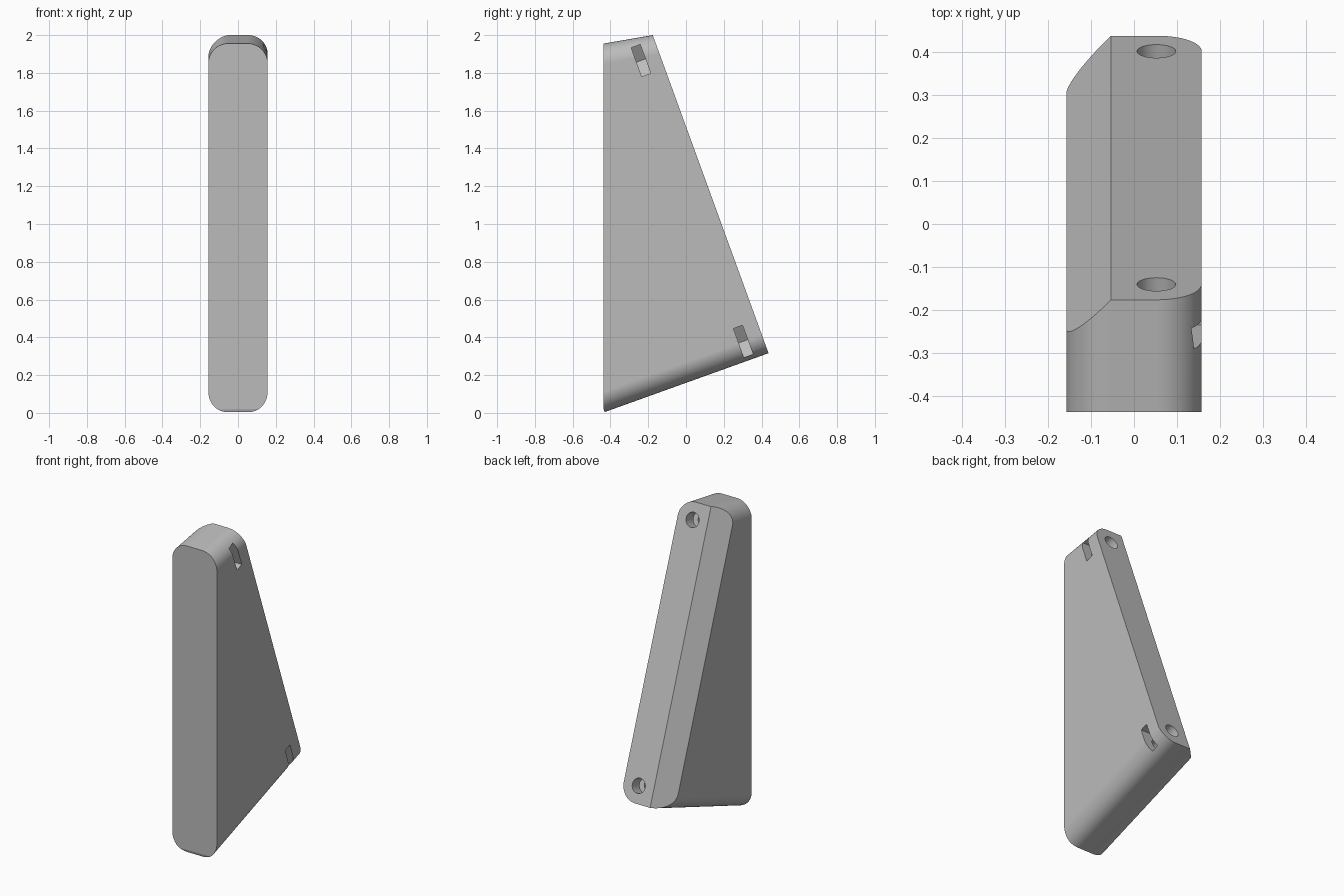
import bpy, bmesh, math
from mathutils import Matrix, Vector

if "Cube" in bpy.data.objects:
    bpy.data.objects.remove(bpy.data.objects["Cube"], do_unlink=True)

HALF = 0.157                    # half thickness
ROUND = 0.104                   # fillet radius and chamfer size
TILT = Matrix.Rotation(math.radians(20), 3, 'X')
UP, OUT = TILT @ Vector((0, 0, 1)), TILT @ Vector((0, 1, 0))
HEEL = Vector((0, 0.437, 0.316))    # lower back corner
TIP = Vector((0, -0.176, 2.0))      # upper back corner
FRONT = -0.437
HOLE_X = 0.052

grey = bpy.data.materials.new("plain grey")
grey.use_nodes = True
grey.diffuse_color = (0.5, 0.5, 0.5, 1)
grey.node_tree.nodes["Principled BSDF"].inputs["Base Color"].default_value = (0.5, 0.5, 0.5, 1)


def prism(points, sweep):
    """Closed solid swept from a flat outline."""
    bm = bmesh.new()
    base = bm.faces.new([bm.verts.new(p) for p in points])
    new = bmesh.ops.extrude_face_region(bm, geom=[base])["geom"]
    bmesh.ops.translate(bm, vec=sweep, verts=[v for v in new if isinstance(v, bmesh.types.BMVert)])
    bmesh.ops.recalc_face_normals(bm, faces=bm.faces)
    return bm


def to_object(bm, name):
    mesh = bpy.data.meshes.new(name)
    bm.to_mesh(mesh)
    bm.free()
    mesh.materials.append(grey)
    obj = bpy.data.objects.new(name, mesh)
    bpy.context.collection.objects.link(obj)
    return obj


def slice_off(bm, point, normal):
    """Remove everything beyond a plane and cap the cut."""
    cut = bmesh.ops.bisect_plane(bm, geom=bm.verts[:] + bm.edges[:] + bm.faces[:],
                                 plane_co=point, plane_no=normal, clear_outer=True)
    bmesh.ops.contextual_create(
        bm, geom=[g for g in cut["geom_cut"] if isinstance(g, bmesh.types.BMEdge)])


# Wedge body: side outline swept across the thickness
outline = [(FRONT, 0.002), (HEEL.y, HEEL.z), (TIP.y, TIP.z), (FRONT, 1.955)]
body = prism([(-HALF, y, z) for y, z in outline], (2 * HALF, 0, 0))

# Round the long edges of the top and bottom
ends = [f for f in body.faces if abs(f.normal.z) > 0.8]
sides = [f for f in body.faces if abs(f.normal.x) > 0.9]
edges = [e for e in body.edges
         if any(f in ends for f in e.link_faces) and any(f in sides for f in e.link_faces)]
bmesh.ops.bevel(body, geom=edges, offset=ROUND, segments=14, profile=0.5, affect='EDGES')

# Chamfer along the back, and a small facet at the lower front
slice_off(body, HEEL + Vector((ROUND - HALF, 0, 0)), (OUT - Vector((1, 0, 0))).normalized())
slice_off(body, (0, FRONT, 0.022), Vector((0, -0.022, -0.007)).normalized())
bmesh.ops.recalc_face_normals(body, faces=body.faces)
bracket = to_object(body, "wedge_bracket")

# Screw holes in the back, crossed by nut slots open to the left side
cutters = []
for centre in (HEEL + UP * 0.105, TIP - UP * 0.105):
    centre = centre + Vector((HOLE_X, 0, 0))
    ring = [centre + OUT * 0.05 + Vector((math.cos(a), 0, 0)) * 0.045 + UP * math.sin(a) * 0.045
            for a in (math.tau * i / 32 for i in range(32))]
    cutters.append(to_object(prism(ring, OUT * -0.25), "screw_hole_cutter"))
    pocket = [(-0.094, 0), (-0.047, -0.081), (0.2, -0.081), (0.2, 0.081), (-0.047, 0.081)]
    slot = [centre - OUT * 0.079 + Vector((x, 0, 0)) + UP * h for x, h in pocket]
    cutters.append(to_object(prism(slot, OUT * -0.051), "nut_slot_cutter"))

bpy.context.view_layer.objects.active = bracket
bracket.select_set(True)
for cutter in cutters:
    cutter.hide_render = True
    mod = bracket.modifiers.new("cut", 'BOOLEAN')
    mod.operation, mod.solver, mod.object = 'DIFFERENCE', 'EXACT', cutter
    bpy.ops.object.modifier_apply(modifier=mod.name)
    bpy.data.objects.remove(cutter, do_unlink=True)

# Smooth fillets with flat main faces
bpy.ops.object.shade_smooth_by_angle(angle=math.radians(25))
weighted = bracket.modifiers.new("flat faces", 'WEIGHTED_NORMAL')
weighted.keep_sharp = True
